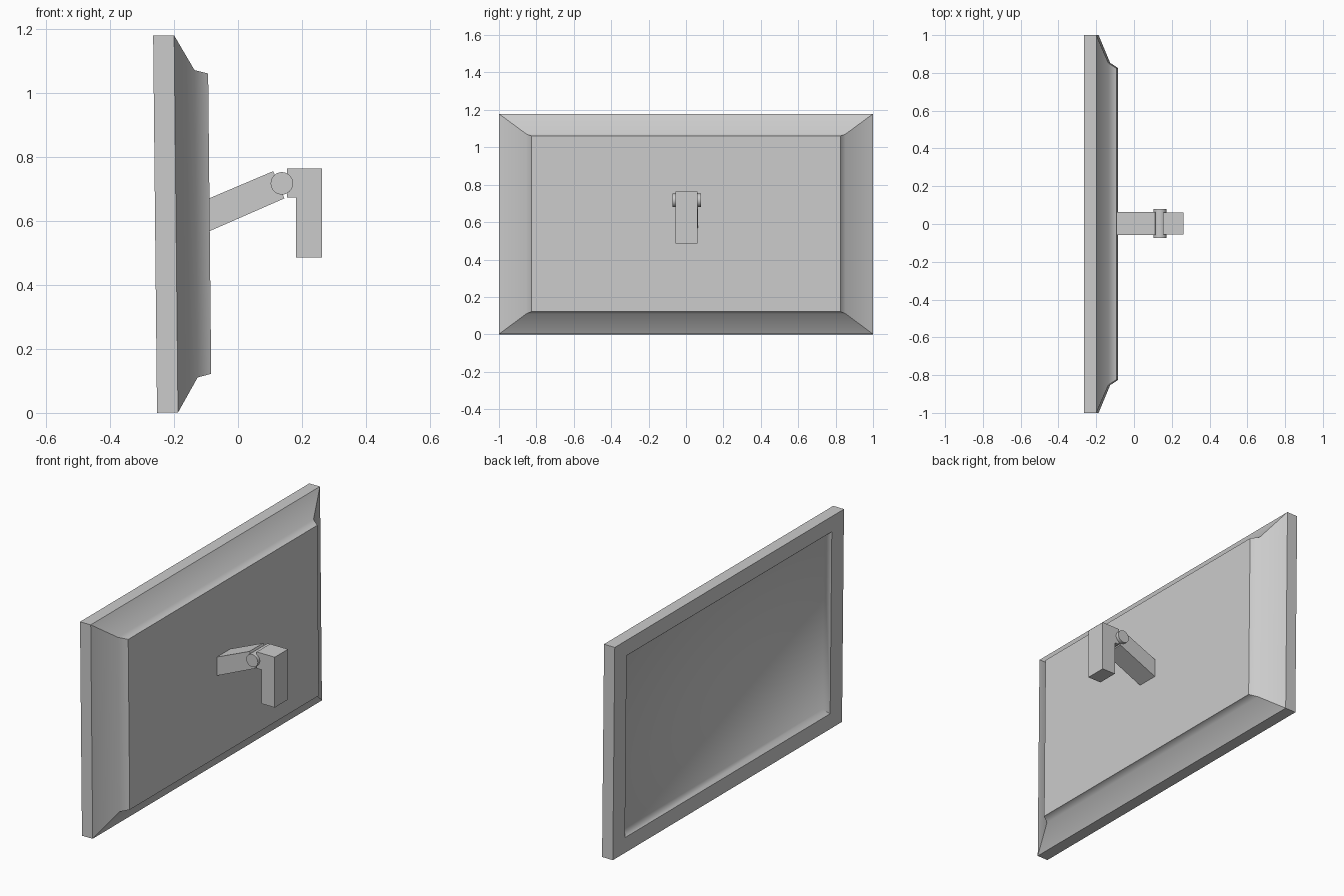
import bpy, bmesh, math
from mathutils import Matrix

if "Cube" in bpy.data.objects:
    bpy.data.objects.remove(bpy.data.objects["Cube"])


def finish(name, bm):
    bmesh.ops.recalc_face_normals(bm, faces=bm.faces)
    me = bpy.data.meshes.new(name)
    bm.to_mesh(me)
    bm.free()
    ob = bpy.data.objects.new(name, me)
    bpy.context.collection.objects.link(ob)
    return ob


def extrude_profile(name, pts, half, y=0.003):
    """Solid from an x/z outline, extruded across y."""
    bm = bmesh.new()
    f = bm.faces.new([bm.verts.new((x, y - half, z)) for x, z in pts])
    r = bmesh.ops.extrude_face_region(bm, geom=[f])
    moved = [v for v in r["geom"] if isinstance(v, bmesh.types.BMVert)]
    bmesh.ops.translate(bm, verts=moved, vec=(0, 2 * half, 0))
    return finish(name, bm)


# Display panel: rectangular rings from recessed screen, round the bezel, to the back
# (x, half width, half height, soft edge)
rings = [
    (-0.229, 0.868, 0.478, True),    # screen
    (-0.259, 0.895, 0.504, False),   # bezel inner edge
    (-0.259, 1.000, 0.589, False),   # bezel outer edge
    (-0.1935, 1.000, 0.589, False),  # rear of frame
    (-0.131, 0.853, 0.480, True),    # sloped back
    (-0.0885, 0.825, 0.469, False),  # flat back
]
bm = bmesh.new()
soft, prev = [], None
for x, w, h, is_soft in rings:
    cur = [bm.verts.new((x, a * w, b * h)) for a, b in ((-1, -1), (1, -1), (1, 1), (-1, 1))]
    if prev:
        for i in range(4):
            j = (i + 1) % 4
            bm.faces.new((prev[i], prev[j], cur[j], cur[i]))
    else:
        bm.faces.new(cur)
    if is_soft:
        soft.append(cur)
    prev = cur
bm.faces.new(prev)
for e in bm.edges:
    e.smooth = any(e.verts[0] in r and e.verts[1] in r for r in soft)
for f in bm.faces:
    f.smooth = True
panel = finish("display_panel", bm)
panel.location.z = 0.592
panel.rotation_euler.y = -0.0102

# Slanted support arm
extrude_profile("support_arm", [(-0.095, 0.565), (0.145, 0.670), (0.110, 0.755), (-0.095, 0.668)], 0.06)

# Wall bracket with the hinge lug at its top
extrude_profile("wall_bracket", [(0.181, 0.485), (0.263, 0.485), (0.263, 0.763),
                                 (0.153, 0.763), (0.153, 0.672), (0.181, 0.672)], 0.058)

# Hinge pin
bm = bmesh.new()
bmesh.ops.create_cone(bm, cap_ends=True, segments=32, radius1=0.035, radius2=0.035, depth=0.152,
                      matrix=Matrix.Translation((0.137, 0.003, 0.717)) @ Matrix.Rotation(math.pi / 2, 4, 'X'))
for f in bm.faces:
    f.smooth = len(f.verts) == 4
for e in bm.edges:
    e.smooth = all(len(f.verts) == 4 for f in e.link_faces)
finish("hinge_pin", bm)
